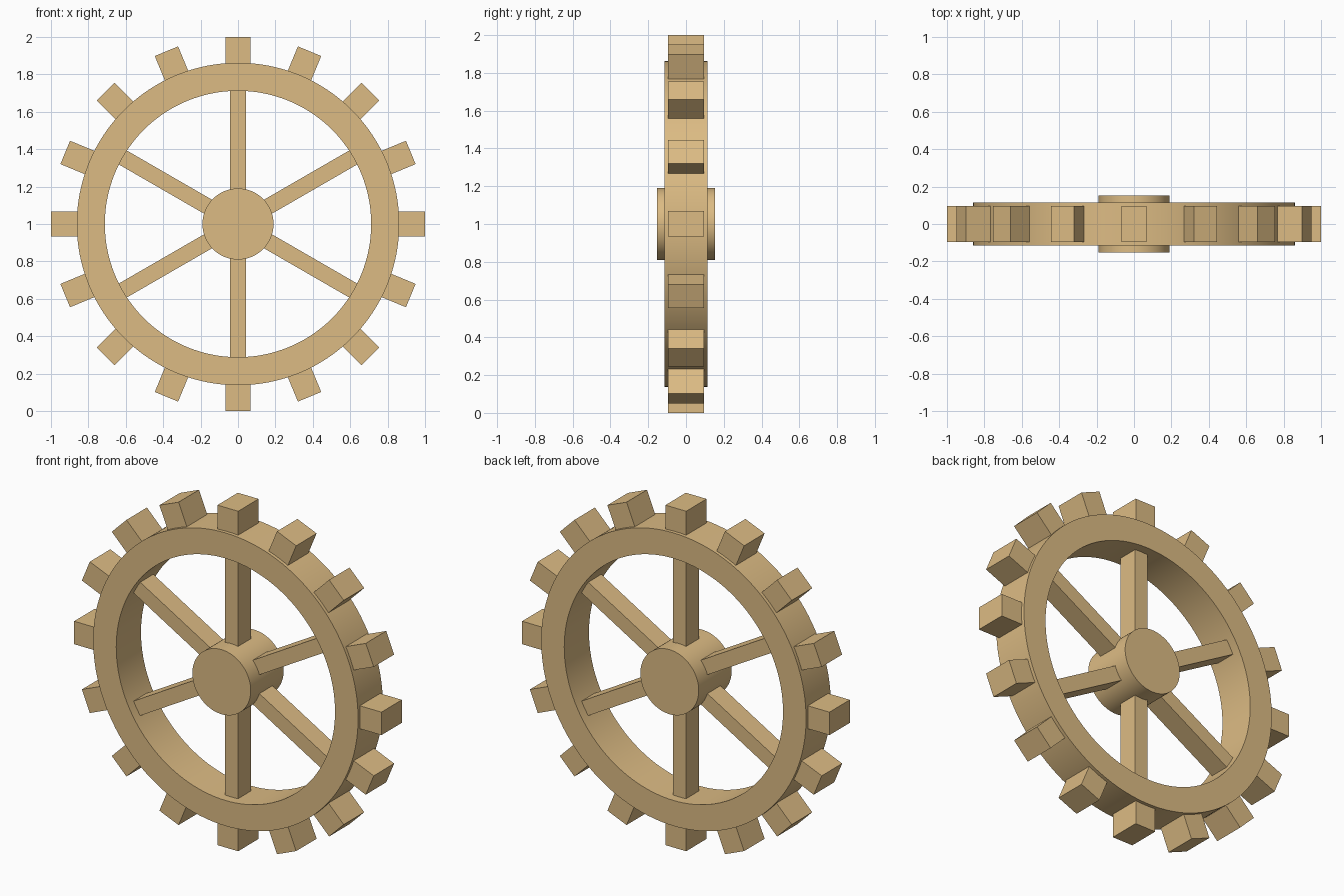
import bpy, bmesh, math
from mathutils import Matrix

if "Cube" in bpy.data.objects:
    bpy.data.objects.remove(bpy.data.objects["Cube"])

wood = bpy.data.materials.new("light_wood")
wood.diffuse_color = (0.72, 0.50, 0.23, 1)
wood.use_nodes = True
wood.node_tree.nodes["Principled BSDF"].inputs["Base Color"].default_value = wood.diffuse_color
CENTRE_Z = 1.0


def finish(name, bm, smooth=False):
    bmesh.ops.recalc_face_normals(bm, faces=bm.faces)
    mesh = bpy.data.meshes.new(name)
    bm.to_mesh(mesh)
    bm.free()
    ob = bpy.data.objects.new(name, mesh)
    ob.location.z = CENTRE_Z
    bpy.context.collection.objects.link(ob)
    mesh.materials.append(wood)
    if smooth:
        bpy.ops.object.select_all(action='DESELECT')
        bpy.context.view_layer.objects.active = ob
        ob.select_set(True)
        bpy.ops.object.shade_smooth_by_angle(angle=math.radians(35))
    return ob


def ring(name, r_in, r_out, half, segs=128):
    """Rectangular section swept around the y axis."""
    bm = bmesh.new()
    section = [(r_in, -half), (r_out, -half), (r_out, half), (r_in, half)]
    loops = []
    for i in range(segs):
        a = 2 * math.pi * i / segs
        loops.append([bm.verts.new((r * math.cos(a), y, r * math.sin(a)))
                      for r, y in section])
    for i in range(segs):
        p, q = loops[i], loops[(i + 1) % segs]
        for k in range(4):
            n = (k + 1) % 4
            bm.faces.new((p[k], p[n], q[n], q[k]))
    return finish(name, bm, True)


def radial_bar(name, angle, r0, r1, width, depth):
    """Box reaching outwards from r0 to r1 at the given angle."""
    bm = bmesh.new()
    m = (Matrix.Rotation(angle, 4, 'Y')
         @ Matrix.Translation((0, 0, (r0 + r1) / 2))
         @ Matrix.Diagonal((width, depth, r1 - r0, 1)))
    bmesh.ops.create_cube(bm, size=1, matrix=m)
    return finish(name, bm)


# Rim
ring("rim", 0.712, 0.862, 0.115)

# Hub: solid cylinder along y
bm = bmesh.new()
bmesh.ops.create_cone(bm, cap_ends=True, segments=96, radius1=0.19, radius2=0.19,
                      depth=0.306, matrix=Matrix.Rotation(math.pi / 2, 4, 'X'))
finish("hub", bm, True)

# Spokes, ends sunk into hub and rim
for i in range(6):
    radial_bar(f"spoke_{i + 1}", i * math.pi / 3, 0.15, 0.735, 0.086, 0.122)

# Teeth around the rim
for i in range(16):
    radial_bar(f"tooth_{i + 1}", i * math.pi / 8, 0.84, 1.0, 0.135, 0.19)
